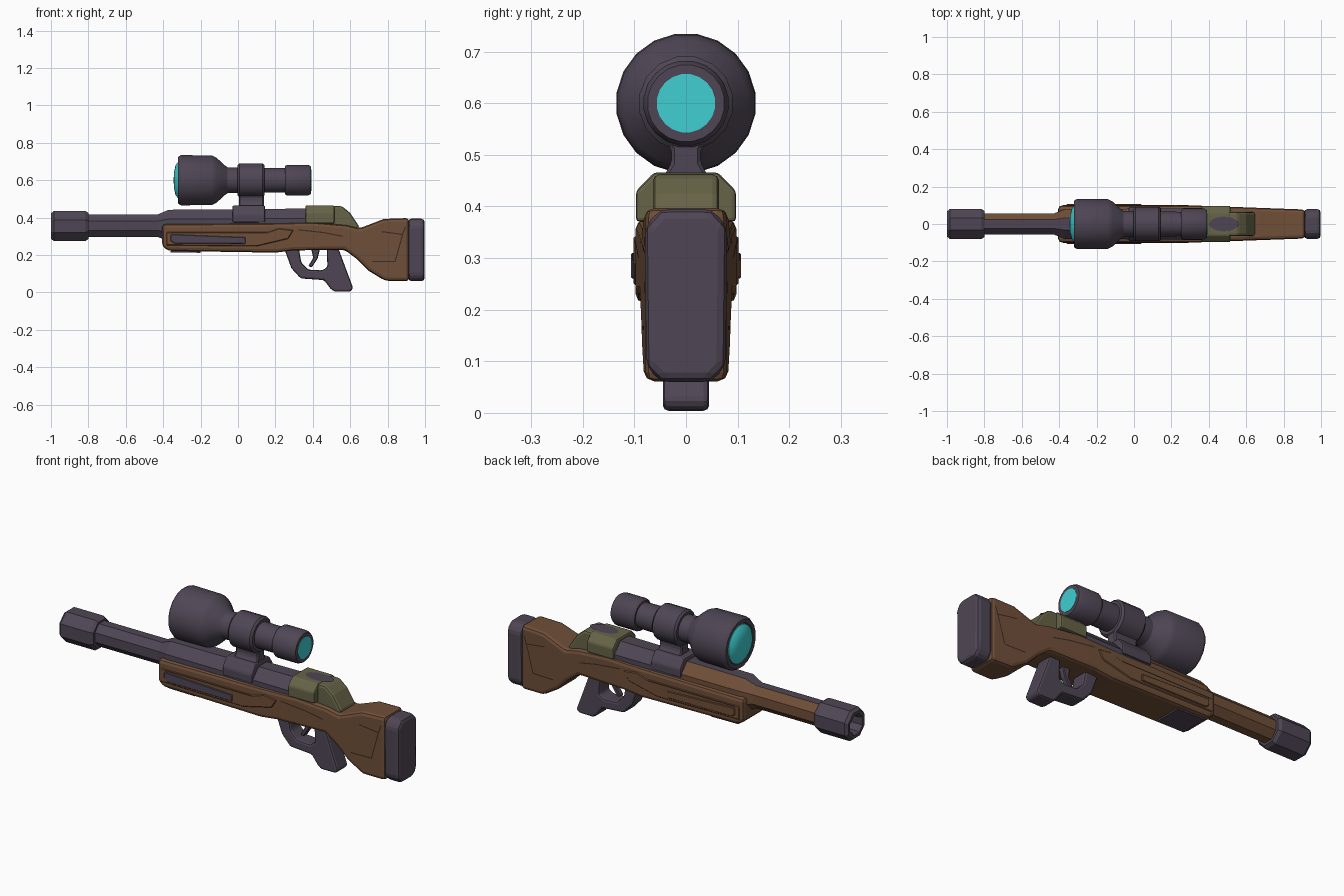
import bpy, bmesh, math
from mathutils import Vector

if "Cube" in bpy.data.objects:
    bpy.data.objects.remove(bpy.data.objects["Cube"])


def material(name, rgb):
    m = bpy.data.materials.new(name)
    m.use_nodes = True
    m.diffuse_color = (*rgb, 1)
    m.node_tree.nodes["Principled BSDF"].inputs["Base Color"].default_value = (*rgb, 1)
    return m


METAL = material("purple grey metal", (0.078, 0.062, 0.09))
WOOD = material("brown wood", (0.16, 0.078, 0.04))
GREEN = material("olive green", (0.135, 0.125, 0.064))
GLASS = material("turquoise glass", (0.05, 0.62, 0.64))
GROOVE = material("dark wood groove", (0.045, 0.024, 0.015))


def finish(name, bm, mats, bevel=0, segments=2):
    bmesh.ops.recalc_face_normals(bm, faces=bm.faces)
    mesh = bpy.data.meshes.new(name)
    bm.to_mesh(mesh)
    bm.free()
    for m in mats:
        mesh.materials.append(m)
    ob = bpy.data.objects.new(name, mesh)
    bpy.context.collection.objects.link(ob)
    if bevel:
        mod = ob.modifiers.new("soft edges", "BEVEL")
        mod.width, mod.segments, mod.limit_method = bevel, segments, "ANGLE"
        mod.angle_limit = math.radians(25)
    return ob


def stock_half_width(x):
    return 0.098 - 0.02 * max(0, (x - 0.35) / 0.55)


def prism(name, points, lo, hi, mat, axis="y", bevel=0, segments=2, taper=False):
    """Extrude an outline: (x, z) along y, or (y, z) along x."""
    bm = bmesh.new()
    place = (lambda a, b, d: (a, d, b)) if axis == "y" else (lambda a, b, d: (d, a, b))
    face = bm.faces.new([bm.verts.new(place(a, b, lo)) for a, b in points])
    moved = bmesh.ops.extrude_face_region(bm, geom=[face])["geom"]
    step = Vector(place(0, 0, hi - lo))
    for v in moved:
        if isinstance(v, bmesh.types.BMVert):
            v.co += step
    if taper:  # narrow the wood towards the butt
        geom = bm.verts[:] + bm.edges[:] + bm.faces[:]
        bmesh.ops.bisect_plane(bm, geom=geom, plane_co=(0.35, 0, 0), plane_no=(1, 0, 0))
        for v in bm.verts:
            v.co.y *= stock_half_width(v.co.x)
    return finish(name, bm, [mat], bevel, segments)


def lathe(name, profile, z, sides, mats, squash=1.0, rule=None, smooth=True):
    """Turn (x, radius) points around a line along x; flats face the axes."""
    bm = bmesh.new()
    rings = []
    for x, r in profile:
        ring = []
        for i in range(sides):
            a = math.tau * (i + 0.5) / sides
            ring.append(bm.verts.new((x, r * squash * math.cos(a), z + r * math.sin(a))))
        rings.append(ring)
    for p, q in zip(rings, rings[1:]):
        for i in range(sides):
            j = (i + 1) % sides
            bm.faces.new((p[i], p[j], q[j], q[i]))
    bm.faces.new(rings[0])
    bm.faces.new(rings[-1])
    bmesh.ops.recalc_face_normals(bm, faces=bm.faces)
    if rule:
        for f in bm.faces:
            f.material_index = rule(f)
    ob = finish(name, bm, mats)
    if smooth:
        bpy.ops.object.select_all(action="DESELECT")
        ob.select_set(True)
        bpy.context.view_layer.objects.active = ob
        bpy.ops.object.shade_smooth_by_angle(angle=math.radians(30))
    return ob


def mirrored(points):
    return points + [(-y, z) for y, z in reversed(points)]


# Barrel and receiver: octagonal, with wood colour on the left and underside
def barrel_colour(f):
    c = f.calc_center_median()
    return int(c.x < 0 and (f.normal.y > 0.3 or f.normal.z < -0.9))


OCT = 1 / math.cos(math.pi / 8)
lathe("barrel_and_receiver",
      [(x, r * OCT) for x, r in [(-0.85, 0.06), (-0.43, 0.06), (-0.37, 0.085),
                                 (0, 0.088), (0.4, 0.092)]],
      0.357, 8, [METAL, WOOD], 0.93, barrel_colour, smooth=False)

# Muzzle with an open bore
lathe("muzzle",
      [(x, r * OCT) for x, r in [(-0.9, 0.04), (-0.99, 0.045), (-1, 0.052), (-1, 0.068),
                                 (-0.985, 0.08), (-0.815, 0.08), (-0.8, 0.07), (-0.8, 0.05)]],
      0.355, 8, [METAL], smooth=False)

# Wooden stock
prism("stock",
      [(-0.405, 0.365), (-0.405, 0.245), (-0.37, 0.222), (0.2, 0.213), (0.3, 0.225),
       (0.57, 0.228), (0.64, 0.175), (0.7, 0.115), (0.785, 0.063), (0.915, 0.06),
       (0.915, 0.398), (0.78, 0.393), (0.65, 0.343), (0.58, 0.36), (0.4, 0.375), (0.2, 0.37)],
      -1, 1, WOOD, bevel=0.018, taper=True)

# Butt pad
prism("butt_pad",
      mirrored([(0.05, 0.06), (0.077, 0.09), (0.08, 0.36), (0.05, 0.395)]),
      0.91, 0.998, METAL, axis="x", bevel=0.018)

# Raised side panels and their inlaid bars
for side, label, bar in ((-1, "right", METAL), (1, "left", WOOD)):
    prism(label + "_side_panel",
          [(-0.385, 0.25), (-0.385, 0.325), (0.16, 0.325), (0.22, 0.345), (0.3, 0.335),
           (0.27, 0.285), (0.1, 0.245)],
          side * 0.08, side * 0.102, WOOD, bevel=0.006, segments=1)
    prism(label + "_side_bar",
          [(-0.36, 0.275), (-0.36, 0.31), (-0.33, 0.31), (0.04, 0.295), (0.04, 0.26), (-0.34, 0.262)],
          side * 0.09, side * 0.107, bar, bevel=0.003, segments=1)

    # Carved lines in the wood
    lines = [(-0.36, 0.318, 0.15, 0.318), (0.32, 0.335, 0.46, 0.32), (0.46, 0.32, 0.56, 0.3),
             (0.77, 0.325, 0.88, 0.31), (0.88, 0.31, 0.84, 0.165), (0.84, 0.165, 0.72, 0.165),
             (0.88, 0.31, 0.895, 0.35)]
    for n, (x1, z1, x2, z2) in enumerate(lines):
        d = Vector((x2 - x1, z2 - z1)).normalized() * 0.003
        out = 0.103 if n == 0 else 0
        bm = bmesh.new()
        corners = [(x1 - d.y, z1 + d.x), (x2 - d.y, z2 + d.x), (x2 + d.y, z2 - d.x), (x1 + d.y, z1 - d.x)]
        bm.faces.new([bm.verts.new((x, side * (out or stock_half_width(x) + 0.0015), z))
                      for x, z in corners])
        finish(f"{label}_carved_line_{n + 1}", bm, [GROOVE])

# Dark plate under the fore-end
prism("fore_end_plate", [(-0.36, 0.214), (-0.2, 0.212), (-0.2, 0.221), (-0.36, 0.222)],
      -0.075, 0.075, METAL)

# Grip joined to the trigger guard
prism("grip_and_guard",
      [(0.245, 0.24), (0.285, 0.13), (0.335, 0.075), (0.46, 0.066), (0.495, 0.02), (0.515, 0.004),
       (0.6, 0.004), (0.616, 0.022), (0.535, 0.24), (0.475, 0.24), (0.478, 0.135),
       (0.45, 0.118), (0.375, 0.122), (0.338, 0.16), (0.325, 0.24)],
      -0.045, 0.045, METAL, bevel=0.011)

prism("trigger",
      [(0.39, 0.24), (0.44, 0.24), (0.425, 0.18), (0.395, 0.135), (0.375, 0.14), (0.402, 0.185)],
      -0.016, 0.016, METAL, bevel=0.004, segments=1)

# Green bolt cover and its sloping tail
prism("bolt_cover", mirrored([(0.097, 0.37), (0.097, 0.43), (0.062, 0.466)]),
      0.36, 0.515, GREEN, axis="x", bevel=0.008)
prism("bolt_cover_tail",
      [(0.48, 0.462), (0.555, 0.462), (0.6, 0.425), (0.65, 0.35), (0.635, 0.33), (0.48, 0.33)],
      -0.064, 0.064, GREEN, bevel=0.014)
bm = bmesh.new()
bm.faces.new([bm.verts.new((0.48 + 0.08 * math.cos(a), 0.04 * math.sin(a), 0.4675))
              for a in (math.tau * i / 12 for i in range(12))])
finish("cover_patch", bm, [METAL])

# Scope mount
prism("mount_base", mirrored([(0.09, 0.375), (0.09, 0.42), (0.06, 0.465)]),
      -0.03, 0.145, METAL, axis="x", bevel=0.008)
prism("mount_post", mirrored([(0.045, 0.455), (0.028, 0.485), (0.028, 0.51), (0.05, 0.545)]),
      0.005, 0.138, METAL, axis="x", bevel=0.006, segments=1)

# Scope
SCOPE_Z = 0.6
lathe("scope_body",
      [(-0.29, 0.09), (-0.32, 0.105), (-0.322, 0.125), (-0.305, 0.136), (-0.14, 0.134),
       (-0.115, 0.122), (-0.07, 0.08), (-0.055, 0.07), (0.25, 0.066), (0.25, 0.075),
       (0.262, 0.083), (0.375, 0.083), (0.39, 0.075), (0.39, 0.058)],
      SCOPE_Z, 20, [METAL])
lathe("mount_ring",
      [(-0.002, 0.065), (-0.002, 0.082), (0.008, 0.092), (0.132, 0.092), (0.142, 0.082), (0.142, 0.065)],
      SCOPE_Z, 16, [METAL])
lathe("front_lens", [(-0.28, 0.104), (-0.32, 0.1), (-0.334, 0.08), (-0.342, 0.045), (-0.344, 0.01)],
      SCOPE_Z, 20, [GLASS])
lathe("rear_lens", [(0.38, 0.057), (0.392, 0.057)], SCOPE_Z, 20, [GLASS])
